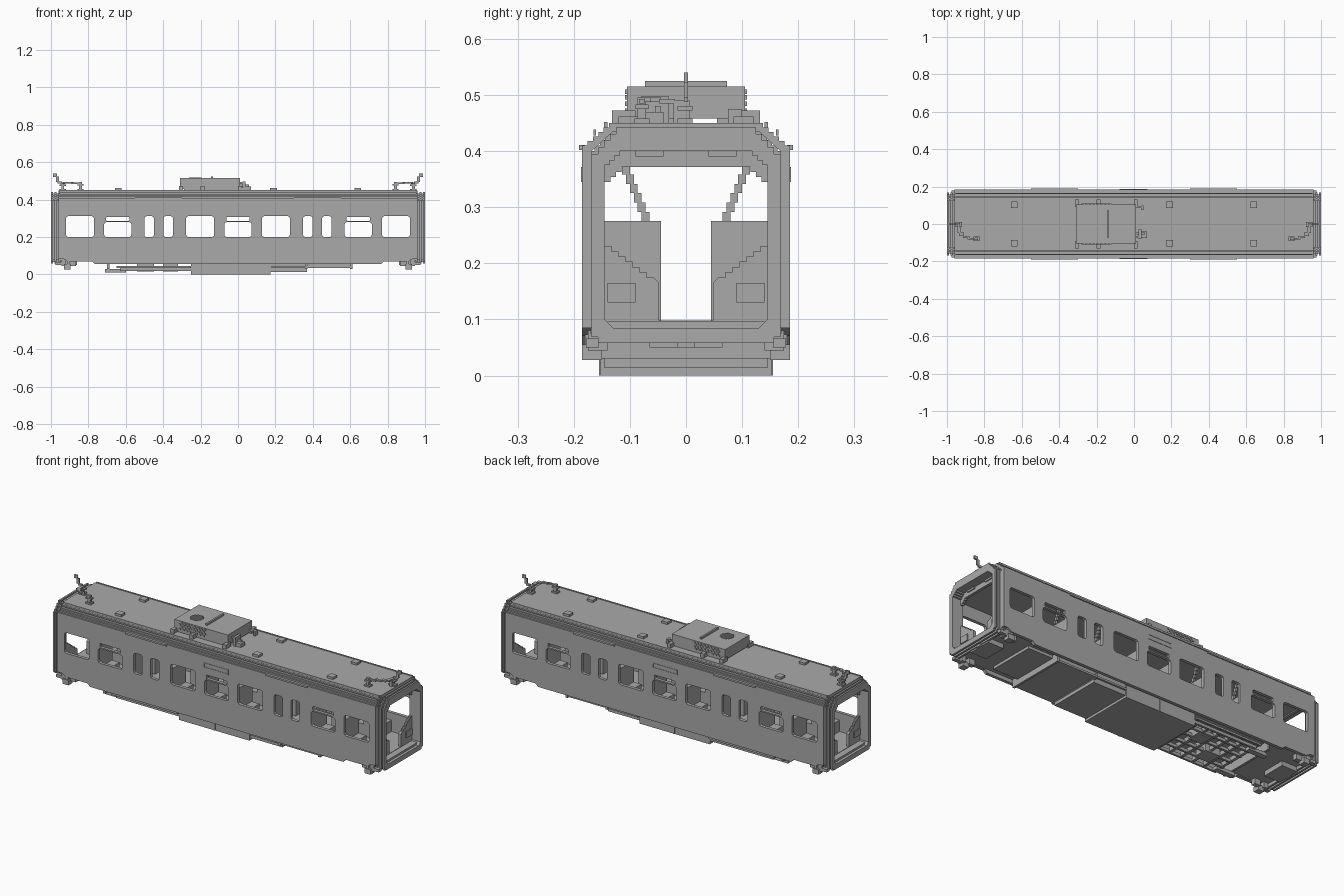
import bpy, bmesh, math
from mathutils import Matrix, Vector

GREY = bpy.data.materials.new("body grey")
GREY.diffuse_color = (0.4, 0.4, 0.4, 1)


def finish(bm, name):
    bmesh.ops.recalc_face_normals(bm, faces=bm.faces[:])
    me = bpy.data.meshes.new(name)
    bm.to_mesh(me)
    bm.free()
    me.materials.append(GREY)
    ob = bpy.data.objects.new(name, me)
    bpy.context.scene.collection.objects.link(ob)
    return ob


def boxes(name, spans):
    """Join boxes given as (x0, x1, y0, y1, z0, z1)."""
    bm = bmesh.new()
    for x0, x1, y0, y1, z0, z1 in spans:
        m = Matrix.Translation(((x0 + x1) / 2, (y0 + y1) / 2, (z0 + z1) / 2))
        s = Matrix.Diagonal((abs(x1 - x0), abs(y1 - y0), abs(z1 - z0), 1))
        bmesh.ops.create_cube(bm, size=1, matrix=m @ s)
    return finish(bm, name)


def prism(name, loops, a, b, axis="x"):
    """Fill outline loops (later loops are holes), extrude from a to b."""
    bm = bmesh.new()
    edges = []
    for loop in loops:
        vs = [bm.verts.new((a, u, v) if axis == "x" else (u, a, v)) for u, v in loop]
        edges += [bm.edges.new((vs[i - 1], vs[i])) for i in range(len(vs))]
    bmesh.ops.triangle_fill(bm, edges=edges, use_beauty=True)
    r = bmesh.ops.extrude_face_region(bm, geom=bm.faces[:])
    d = Vector((b - a, 0, 0)) if axis == "x" else Vector((0, b - a, 0))
    bmesh.ops.translate(bm, vec=d, verts=[g for g in r["geom"] if isinstance(g, bmesh.types.BMVert)])
    bmesh.ops.dissolve_limit(bm, angle_limit=0.01, verts=bm.verts[:], edges=bm.edges[:])
    return finish(bm, name)


def stair(p, q, n):
    """Stepped line from p to q, each step going across then up."""
    pts = []
    for i in range(n + 1):
        u = p[0] + (q[0] - p[0]) * i / n
        v = p[1] + (q[1] - p[1]) * i / n
        if i:
            pts.append((u, pts[-1][1]))
        pts.append((u, v))
    return pts


def mirrored(half):
    return half + [(-u, v) for u, v in reversed(half)]


def cut(ob, cutter):
    cutter.hide_render = True
    m = ob.modifiers.new("cut", "BOOLEAN")
    m.object, m.solver = cutter, "EXACT"
    bpy.context.view_layer.objects.active = ob
    bpy.ops.object.modifier_apply(modifier="cut")
    bpy.data.objects.remove(cutter)


def both(spans):
    """Repeat boxes at the other end of the car."""
    return spans + [(-b, -a, *r) for a, b, *r in spans]


def sides(spans):
    """Repeat boxes on the other side of the car."""
    return spans + [(a, b, -d, -c, e, f) for a, b, c, d, e, f in spans]


# body shell: side walls and stepped roof
outer = [(0.185, 0.055)] + stair((0.185, 0.41), (0.137, 0.45), 5)
inner = [(0.168, 0.055), (0.168, 0.40), (0.13, 0.435)]
shell = prism("body_shell", [mirrored(outer) + [(-u, v) for u, v in inner] + list(reversed(inner))], -0.96, 0.96)

# window openings with clipped corners
def window(cx, hw, z0, z1, c=0.012):
    k = c * 0.3
    pts = []
    for sx, z, sz in ((1, z0, 1), (1, z1, -1), (-1, z1, -1), (-1, z0, 1)):
        corner = [(cx + sx * (hw - c), z), (cx + sx * (hw - k), z + sz * k), (cx + sx * hw, z + sz * c)]
        pts += corner if sx * sz > 0 else corner[::-1]
    cut(shell, prism("window_cutter", [pts], -0.3, 0.3, "y"))

for s in (-1, 1):
    for x, hw in ((0.2025, 0.075), (0.373, 0.026), (0.475, 0.026), (0.845, 0.075)):
        window(s * x, hw, 0.2, 0.312)
for x in (-0.643, 0, 0.643):
    window(x, 0.073, 0.2, 0.28)
    window(x, 0.062, 0.287, 0.308, 0.004)

# raised skirt at the car ends
for s in (-1, 1):
    cut(shell, prism("skirt_cutter", [[(s * 0.75, 0.04), (s * 0.78, 0.07), (s * 0.91, 0.07), (s * 0.935, 0.085),
                                      (s * 1.1, 0.085), (s * 1.1, 0.04)]], -0.3, 0.3, "y"))

# sign frame and gutters on the sides
boxes("side_sign", sides([(-0.077, 0.072, 0.184, 0.187, 0.345, 0.349), (-0.077, 0.072, 0.184, 0.187, 0.368, 0.372),
                          (-0.077, -0.073, 0.184, 0.187, 0.345, 0.372), (0.068, 0.072, 0.184, 0.187, 0.345, 0.372)]))
boxes("door_gutter", both(sides([(0.3, 0.55, 0.18, 0.191, 0.402, 0.411)])))
boxes("roof_edge_rail", sides([(-0.955, 0.955, 0.14, 0.146, 0.44, 0.452), (-0.955, 0.955, 0.16, 0.165, 0.428, 0.438)]))

# floor and ceiling
boxes("floor", [(-0.95, 0.95, -0.17, 0.17, 0.075, 0.098)])
boxes("ceiling", [(-0.95, 0.95, -0.17, 0.17, 0.378, 0.39)])

# end bulkheads and gangway frames
door = [(0.048, 0.098), (0.048, 0.165)] + stair((0.058, 0.175), (0.145, 0.24), 7) + stair((0.145, 0.345), (0.115, 0.372), 3)
wall = [(0.155, 0.075), (0.172, 0.09)] + stair((0.172, 0.40), (0.135, 0.44), 4)

def frame(w):
    o = stair((0.135 + w, 0.068 - w), (0.158 + w, 0.09 - w), 2) + stair((0.158 + w, 0.395), (0.125, 0.432 + w), 4)
    i = [(0.13, 0.085), (0.145, 0.1)] + stair((0.145, 0.375), (0.118, 0.4), 3)
    return [mirrored(o), mirrored(i)]

for s in (-1, 1):
    prism("end_bulkhead", [mirrored(wall), mirrored(door)], s * 0.935, s * 0.95)
    for k in range(5):
        prism("gangway_frame", frame(0.01 if k % 2 == 0 else 0), s * (0.95 + 0.01 * k), s * (0.96 + 0.01 * k))
boxes("end_panel", both(sides([(0.95, 0.956, 0.09, 0.14, 0.13, 0.165), (0.95, 0.956, 0.04, 0.09, 0.39, 0.41)])))
boxes("gangway_sill", both([(0.94, 0.985, -0.14, 0.14, 0.075, 0.096)]))

# seats: backs between the windows, cushions below them
seats = []
for x in (0.1, 0.3, 0.55, 0.745):
    seats += [(x - 0.018, x + 0.018, 0.045, 0.168, 0.098, 0.275)]
for a, b in ((0.118, 0.165), (0.235, 0.282), (0.568, 0.62), (0.68, 0.727), (0.763, 0.81), (0.035, 0.082)):
    seats += [(a, b, 0.05, 0.168, 0.098, 0.16)]
boxes("seats", both(sides(seats)))

# slanted grab rails above the seat backs
rail = stair((0.058, 0.275), (0.1, 0.375), 6)
rail += [(u + 0.014, v) for u, v in reversed(rail)]
for s in (-1, 1):
    for f in (-1, 1):
        for x in (0.3, 0.55):
            prism("grab_rail", [[(f * u, v) for u, v in rail]], s * x - 0.006, s * x + 0.006)

# roof air conditioner with feet, fan, top rib and grilles
boxes("air_conditioner", [(-0.31, 0.012, -0.105, 0.105, 0.458, 0.515)])
boxes("air_conditioner_rib", [(-0.145, -0.135, -0.073, 0.073, 0.51, 0.525)])
boxes("air_conditioner_feet", sides([(x, x + 0.02, 0.09, 0.132, 0.44, 0.472) for x in (-0.315, -0.2, 0.0)]))
boxes("air_conditioner_base", [(-0.29, 0.0, -0.04, -0.01, 0.445, 0.46), (-0.29, 0.0, 0.055, 0.1, 0.445, 0.46),
                               (-0.29, 0.0, -0.1, -0.06, 0.445, 0.46)])
fan = []
for r in range(-3, 4):
    w = math.sqrt(12 - r * r) * 0.0095
    fan.append((-0.228 - w, -0.228 + w, -0.029 + r * 0.009 - 0.003, -0.029 + r * 0.009 + 0.003, 0.51, 0.519))
boxes("fan_grille", fan)
boxes("side_grille", sides([(x - 0.005, x + 0.005, 0.1, 0.109, z, z + 0.008)
                            for k, z in enumerate((0.468, 0.48, 0.492, 0.502))
                            for x in [-0.275 + 0.01 * (k % 2) + 0.02 * i for i in range(8)]]))
boxes("cooling_pipes", [(0.01, 0.06, -0.055, -0.045, 0.47, 0.48), (0.01, 0.04, -0.075, -0.065, 0.485, 0.495),
                        (0.04, 0.07, -0.075, -0.04, 0.448, 0.47), (0.025, 0.04, -0.08, -0.03, 0.45, 0.497),
                        (0.01, 0.05, 0.085, 0.095, 0.465, 0.475), (0.04, 0.05, 0.075, 0.1, 0.448, 0.475)])

# roof vents
boxes("roof_vents", sides([(x - 0.018, x + 0.018, 0.085, 0.12, 0.448, 0.462) for x in (-0.64, 0.19, 0.64)]))

# stepped antenna cables on both roof ends
cable = [(0.825, 0.858, -0.092, -0.065, 0.448, 0.458), (0.833, 0.85, -0.086, -0.071, 0.455, 0.495),
         (0.825, 0.858, -0.09, -0.067, 0.475, 0.483), (0.85, 0.89, -0.084, -0.074, 0.485, 0.493),
         (0.88, 0.915, -0.075, -0.063, 0.487, 0.495), (0.91, 0.935, -0.064, -0.045, 0.487, 0.495),
         (0.925, 0.945, -0.048, -0.02, 0.485, 0.493), (0.93, 0.945, -0.022, 0.006, 0.448, 0.49),
         (0.92, 0.955, -0.015, 0.012, 0.448, 0.458), (0.92, 0.955, -0.015, 0.012, 0.472, 0.48),
         (0.94, 0.965, -0.004, 0.004, 0.487, 0.498), (0.958, 0.972, -0.004, 0.004, 0.495, 0.525),
         (0.968, 0.988, -0.004, 0.004, 0.522, 0.54)]
boxes("roof_antennas", both(cable))

# underfloor equipment boxes, each one deeper toward the middle
boxes("underfloor_boxes", [(-0.25, 0.175, -0.152, 0.152, 0.0, 0.08), (0.175, 0.37, -0.145, 0.145, 0.013, 0.08),
                           (0.37, 0.61, -0.155, 0.155, 0.035, 0.08), (0.6, 0.76, -0.13, 0.13, 0.06, 0.08)])
boxes("underfloor_ribs", [(x, x + 0.012, -0.165, 0.165, 0.03, 0.08) for x in (-0.7, 0.36, 0.6)]
      + [(-0.04, -0.03, -0.155, 0.155, 0.0, 0.06)])

# open machinery rack
rack = [(x, x + 0.015, -0.14, 0.14, 0.022, 0.045) for x in (-0.63, -0.56, -0.49, -0.42, -0.35, -0.28)]
rack += [(-0.63, -0.25, y - 0.006, y + 0.006, 0.018, 0.034) for y in (-0.145, -0.09, -0.03, 0.04, 0.1, 0.145)]
rack += [(-0.71, -0.6, y - 0.015, y + 0.015, 0.012, 0.03) for y in (-0.12, 0.12)]
rack += [(-0.54, -0.45, -0.08, -0.01, 0.015, 0.08), (-0.4, -0.32, 0.02, 0.09, 0.015, 0.08)]
boxes("machinery_rack", rack)
boxes("air_pipes", sides([(0.18, 0.6, 0.15, 0.16, 0.035, 0.045), (-0.65, -0.25, 0.155, 0.165, 0.035, 0.045)]))

# corner steps and couplers
boxes("corner_steps", both(sides([(0.865, 0.9, 0.14, 0.165, 0.045, 0.078), (0.895, 0.93, 0.15, 0.185, 0.028, 0.055),
                                  (0.92, 0.945, 0.14, 0.175, 0.045, 0.08), (0.9, 0.915, 0.165, 0.18, 0.05, 0.075),
                                  (0.94, 0.975, 0.155, 0.178, 0.05, 0.066)])))
boxes("end_beam", both([(0.86, 0.955, -0.065, 0.065, 0.05, 0.078), (0.95, 0.965, -0.015, 0.015, 0.05, 0.07)]))
